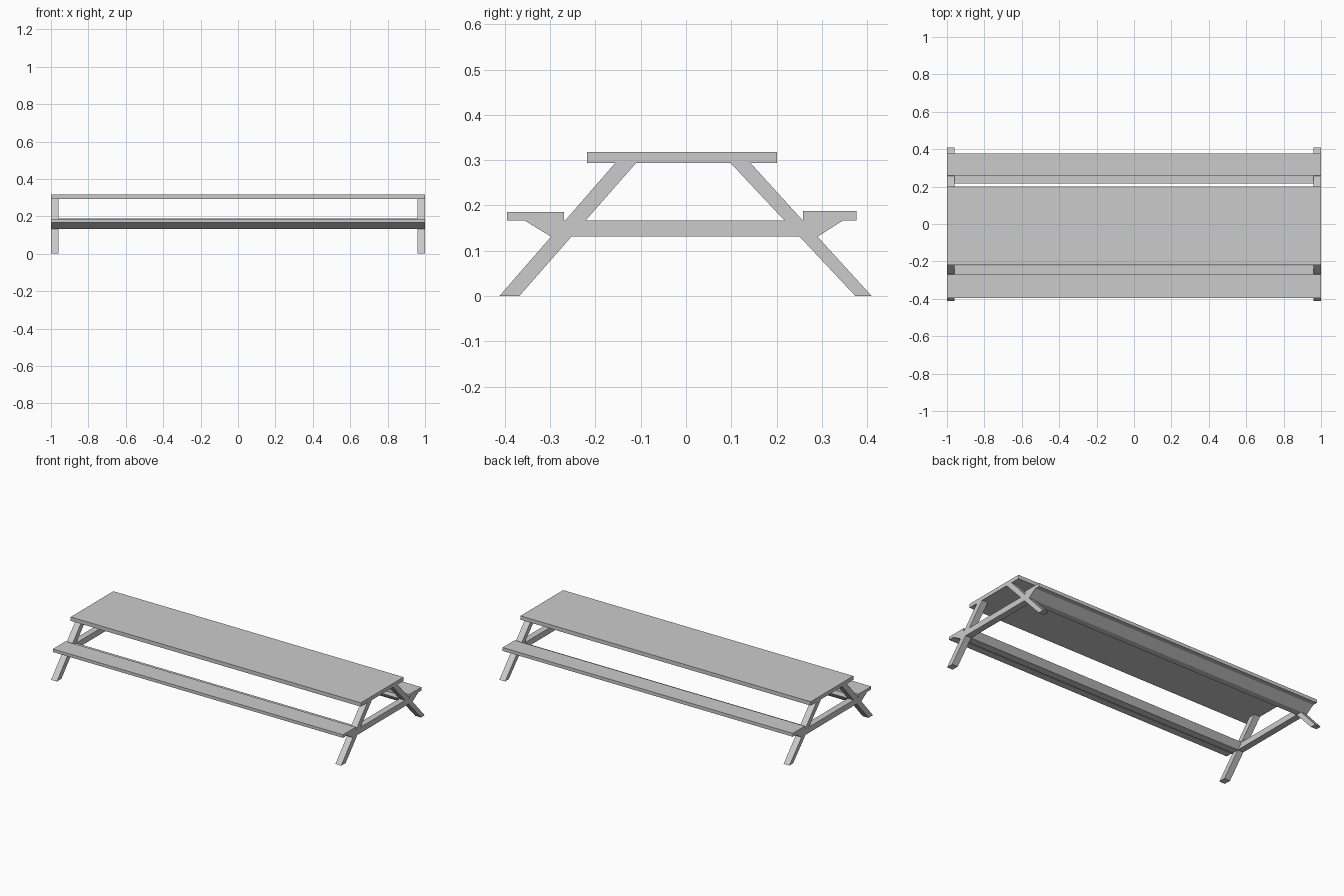
import bpy
import bmesh

if "Cube" in bpy.data.objects:
    bpy.data.objects.remove(bpy.data.objects["Cube"], do_unlink=True)

GREY = (0.6, 0.6, 0.6, 1.0)
grey = bpy.data.materials.new("plain_grey")
grey.use_nodes = True
grey.diffuse_color = GREY
grey.node_tree.nodes["Principled BSDF"].inputs["Base Color"].default_value = GREY

# Heights shared by several parts
TOP_LOW, TOP_HIGH = 0.294, 0.318
BAR_LOW, BAR_HIGH = 0.131, 0.167
LEG_INNER_X = 0.96


def prism(name, profile, x0=-1.0, x1=1.0):
    """Extrude a (y, z) profile along x from x0 to x1."""
    bm = bmesh.new()
    face = bm.faces.new([bm.verts.new((x0, y, z)) for y, z in profile])
    ext = bmesh.ops.extrude_face_region(bm, geom=[face])
    moved = [v for v in ext["geom"] if isinstance(v, bmesh.types.BMVert)]
    bmesh.ops.translate(bm, verts=moved, vec=(x1 - x0, 0, 0))
    bmesh.ops.recalc_face_normals(bm, faces=bm.faces)
    mesh = bpy.data.meshes.new(name)
    bm.to_mesh(mesh)
    bm.free()
    mesh.materials.append(grey)
    obj = bpy.data.objects.new(name, mesh)
    bpy.context.collection.objects.link(obj)
    return obj


def board(name, y0, y1, z0, z1, **span):
    return prism(name, [(y0, z0), (y1, z0), (y1, z1), (y0, z1)], **span)


def along(foot, top, z):
    """Y position on a slanted leg edge at height z."""
    return foot + (top - foot) * z / TOP_LOW


# Leg edges as (foot y, top y): outer edge, inner edge
legs = {
    "front": ((-0.412, -0.156), (-0.368, -0.110)),
    "back": ((0.410, 0.142), (0.374, 0.098)),
}
# Seat boards: y range, top height, and where the support beam starts
seats = {
    "front": (-0.395, -0.269, 0.186, -0.357),
    "back": (0.258, 0.377, 0.188, 0.347),
}

# Table top
board("table_top", -0.219, 0.201, TOP_LOW, TOP_HIGH)

for side, (outer, inner) in legs.items():
    # Seat and the bevelled beam that carries it
    y0, y1, seat_top, beam_edge = seats[side]
    board(side + "_seat", y0, y1, BAR_HIGH, seat_top)
    prism(side + "_seat_beam", [
        (beam_edge, BAR_HIGH),
        (along(*outer, BAR_LOW), BAR_LOW),
        (along(*inner, BAR_LOW), BAR_LOW),
        (along(*inner, BAR_HIGH), BAR_HIGH),
    ])

# End frames: slanted legs joined by a crossbar
for end, x0, x1 in (("left", LEG_INNER_X, 1.0), ("right", -1.0, -LEG_INNER_X)):
    for side, (outer, inner) in legs.items():
        prism(f"{side}_{end}_leg", [
            (outer[0], 0), (inner[0], 0), (inner[1], TOP_LOW), (outer[1], TOP_LOW),
        ], x0, x1)
    front, back = legs["front"][1], legs["back"][1]
    prism(end + "_crossbar", [
        (along(*front, BAR_LOW), BAR_LOW), (along(*back, BAR_LOW), BAR_LOW),
        (along(*back, BAR_HIGH), BAR_HIGH), (along(*front, BAR_HIGH), BAR_HIGH),
    ], x0, x1)
